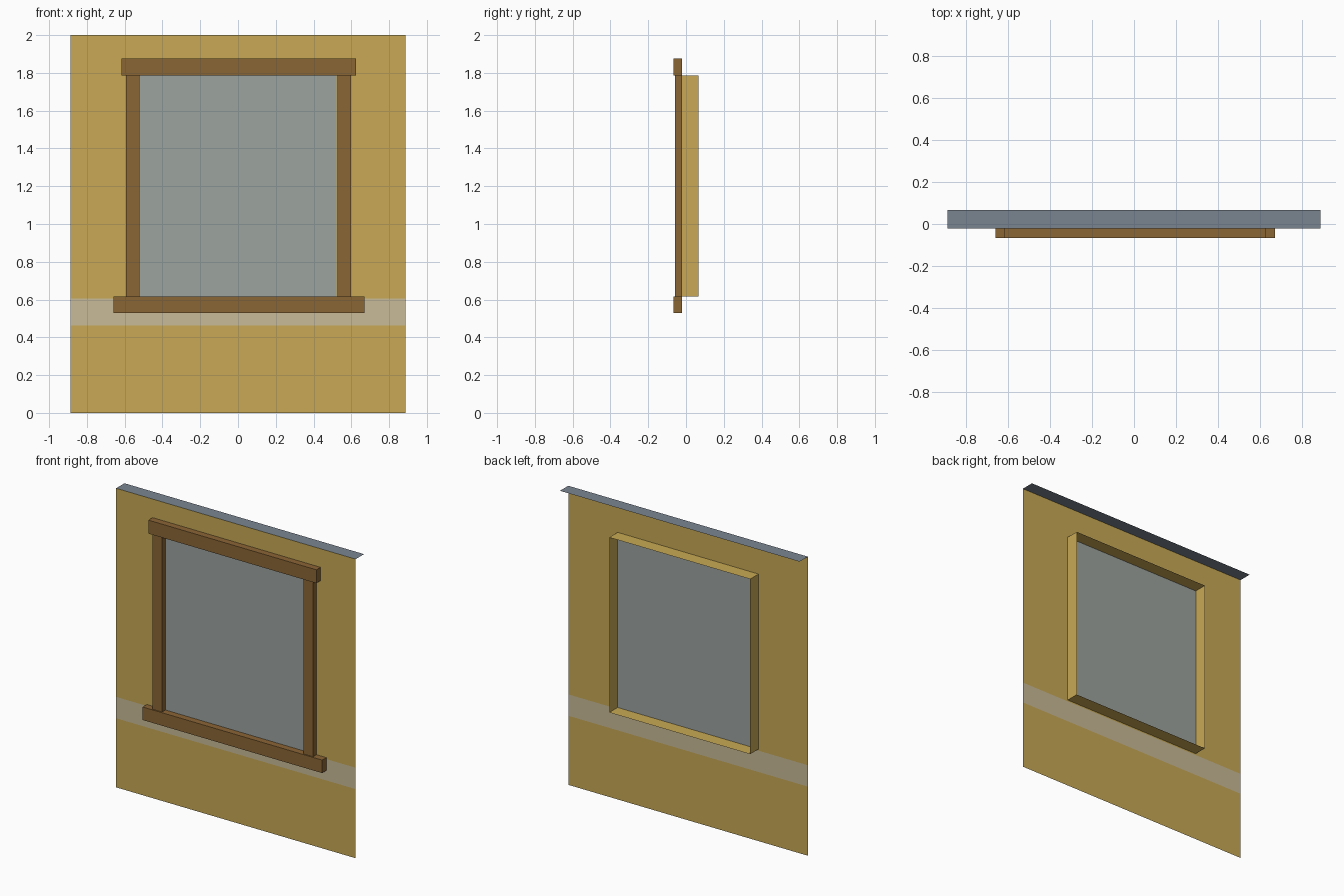
import bpy, bmesh

if "Cube" in bpy.data.objects:
    bpy.data.objects.remove(bpy.data.objects["Cube"])

WALL_Y, BACK_Y = -0.022, 0.066      # wall plane and rear of the reveal
WX, OX = 0.886, 0.521               # half widths of wall and opening
OZ0, OZ1 = 0.615, 1.786             # opening bottom and top
BAND0, BAND1 = 0.462, 0.605         # painted band


def material(name, rgb):
    def lin(c):
        c /= 255
        return c / 12.92 if c <= 0.04045 else ((c + 0.055) / 1.055) ** 2.4
    m = bpy.data.materials.new(name)
    m.diffuse_color = (*[lin(c) for c in rgb], 1)
    m.use_nodes = True
    m.node_tree.nodes["Principled BSDF"].inputs["Base Color"].default_value = m.diffuse_color
    return m


ochre = material("ochre_plaster", (200, 169, 85))
cream = material("pale_band", (201, 187, 152))
wood = material("brown_wood", (139, 102, 53))
glass = material("grey_glass", (156, 163, 159))
slate = material("slate_cap", (122, 133, 144))


def make(name, bm, *mats):
    me = bpy.data.meshes.new(name)
    bm.to_mesh(me)
    bm.free()
    for m in mats:
        me.materials.append(m)
    ob = bpy.data.objects.new(name, me)
    bpy.context.collection.objects.link(ob)
    return ob


def quad(bm, *pts):
    return bm.faces.new([bm.verts.new(p) for p in pts])


def panel(bm, x0, x1, z0, z1, y=WALL_Y):
    return quad(bm, (x0, y, z0), (x1, y, z0), (x1, y, z1), (x0, y, z1))


def trim(name, x0, x1, z0, z1, front):
    # Box fixed to the wall, left open at the back where it meets the wall
    bm = bmesh.new()
    bmesh.ops.create_cube(bm, size=1)
    for v in bm.verts:
        v.co = (x1 if v.co.x > 0 else x0,
                WALL_Y if v.co.y > 0 else front,
                z1 if v.co.z > 0 else z0)
    bm.normal_update()
    bmesh.ops.delete(bm, geom=[f for f in bm.faces if f.normal.y > 0.5],
                     context='FACES_ONLY')
    make(name, bm, wood)


# Wall sheet with window opening and painted band
bm = bmesh.new()
xs = [-WX, -OX, OX, WX]
zs = [0, BAND0, BAND1, OZ0, OZ1, 2]
for i in range(3):
    for j in range(5):
        if (i, j) != (1, 3):
            f = panel(bm, xs[i], xs[i + 1], zs[j], zs[j + 1])
            f.material_index = 1 if j == 1 else 0
bmesh.ops.remove_doubles(bm, verts=bm.verts, dist=1e-5)
make("wall", bm, ochre, cream)

# Reveal: open tube running back from the opening
bm = bmesh.new()
ring = [(-OX, OZ0), (OX, OZ0), (OX, OZ1), (-OX, OZ1)]
for (xa, za), (xb, zb) in zip(ring, ring[1:] + ring[:1]):
    quad(bm, (xa, WALL_Y, za), (xb, WALL_Y, zb), (xb, BACK_Y, zb), (xa, BACK_Y, za))
bmesh.ops.remove_doubles(bm, verts=bm.verts, dist=1e-5)
make("window_reveal", bm, ochre)

# Glass pane
bm = bmesh.new()
panel(bm, -OX, OX, OZ0, OZ1)
make("window_pane", bm, glass)

# Flat cap on top of the wall
bm = bmesh.new()
quad(bm, (-WX, WALL_Y, 2), (WX, WALL_Y, 2), (WX, BACK_Y, 2), (-WX, BACK_Y, 2))
make("top_cap", bm, slate)

# Wooden surround
trim("lintel", -0.617, 0.626, OZ1, 1.876, -0.066)
trim("sill", -0.659, 0.669, 0.528, OZ0, -0.066)
trim("left_jamb", -0.592, -0.521, OZ0, OZ1, -0.058)
trim("right_jamb", 0.526, 0.597, OZ0, OZ1, -0.058)
